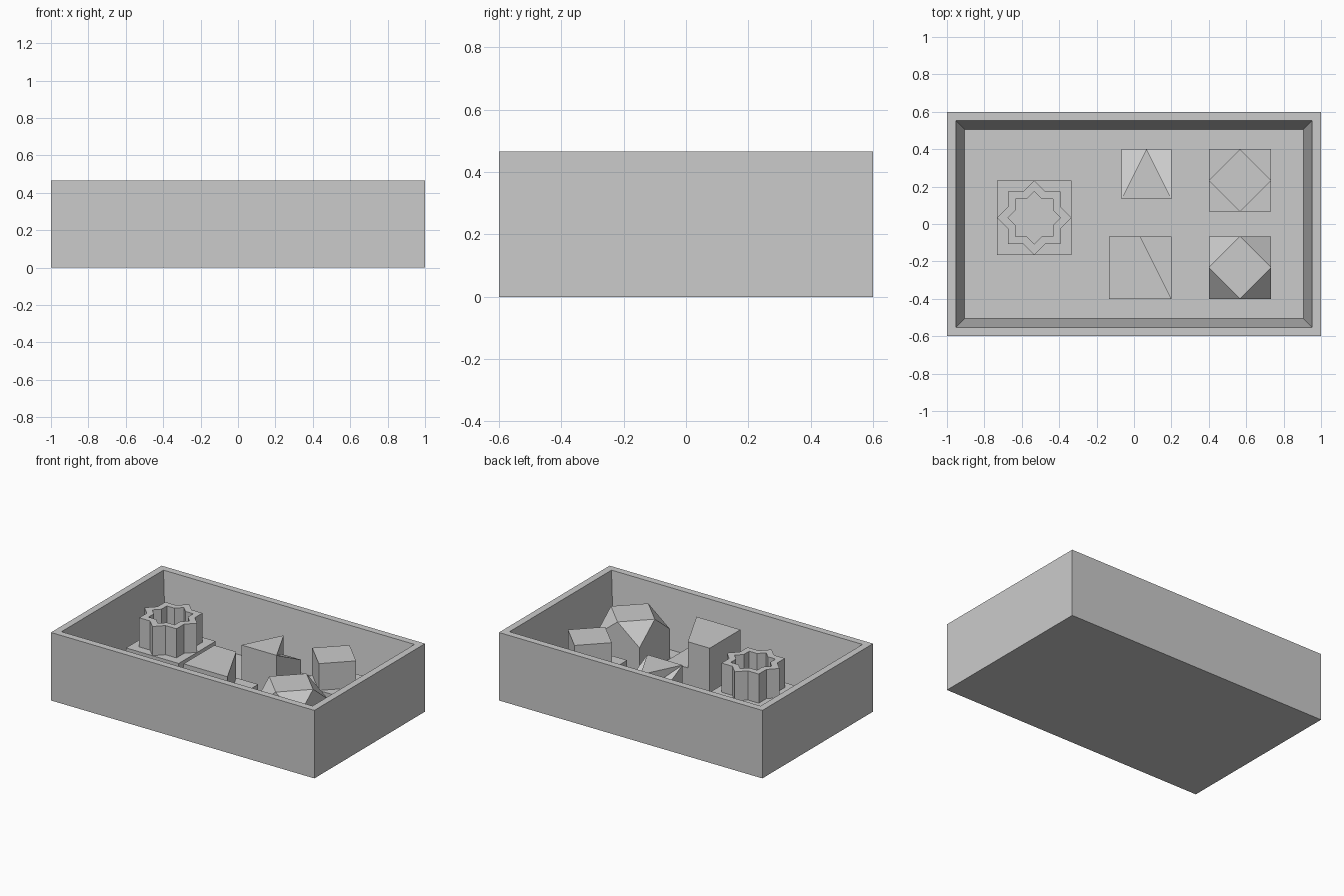
import bpy, bmesh, math

if "Cube" in bpy.data.objects:
    bpy.data.objects.remove(bpy.data.objects["Cube"], do_unlink=True)

U = 1 / 15          # module used for wall thickness and layout
FLOOR = U

grey = bpy.data.materials.new("plain_grey")
grey.use_nodes = True
grey.diffuse_color = (0.6, 0.6, 0.6, 1)
grey.node_tree.nodes["Principled BSDF"].inputs["Base Color"].default_value = (0.6, 0.6, 0.6, 1)


def finish(name, bm):
    bmesh.ops.recalc_face_normals(bm, faces=bm.faces)
    mesh = bpy.data.meshes.new(name)
    bm.to_mesh(mesh)
    bm.free()
    mesh.materials.append(grey)
    obj = bpy.data.objects.new(name, mesh)
    bpy.context.collection.objects.link(obj)
    return obj


def prism(name, outline, z0, z1):
    """Upright solid with a flat outline."""
    bm = bmesh.new()
    face = bm.faces.new([bm.verts.new((x, y, z0)) for x, y in outline])
    top = bmesh.ops.extrude_face_region(bm, geom=[face])["geom"]
    for v in top:
        if isinstance(v, bmesh.types.BMVert):
            v.co.z = z1
    return finish(name, bm)


def hull(name, points):
    """Convex faceted solid around a few points."""
    bm = bmesh.new()
    for p in points:
        bm.verts.new(p)
    bmesh.ops.convex_hull(bm, input=bm.verts)
    bmesh.ops.dissolve_limit(bm, angle_limit=0.01, verts=bm.verts, edges=bm.edges)
    return finish(name, bm)


def square(cx, cy, h):
    return [(cx - h, cy - h), (cx + h, cy - h), (cx + h, cy + h), (cx - h, cy + h)]


def diamond(cx, cy, h):
    return [(cx - h, cy), (cx, cy - h), (cx + h, cy), (cx, cy + h)]


def at(outline, z):
    return [(x, y, z) for x, y in outline]


def star(cx, cy, radius):
    """Eight-pointed star made from two crossed squares."""
    notch = radius * math.cos(math.pi / 4) / math.cos(math.pi / 8)
    return [(cx + r * math.cos(i * math.pi / 8), cy + r * math.sin(i * math.pi / 8))
            for i in range(16) for r in [notch if i % 2 else radius]]


# Open tray with sloping inner walls
bm = bmesh.new()
bmesh.ops.create_cube(bm, size=1)
for v in bm.verts:
    v.co = (v.co.x * 2, v.co.y * 1.2, (v.co.z + 0.5) * 7 * U)
top = max(bm.faces, key=lambda f: f.calc_center_median().z)
bmesh.ops.inset_region(bm, faces=[top], thickness=U)
bmesh.ops.inset_region(bm, faces=[top], thickness=U)
for v in top.verts:
    v.co.z = FLOOR
finish("tray", bm)

# Star-shaped ring on a square plinth
sx, sy = -8 * U, U / 2
prism("star_plinth", square(sx, sy, 3 * U), FLOOR, 4 * U)
bm = bmesh.new()
loops = [[bm.verts.new((x, y, z)) for x, y in star(sx, sy, r)]
         for r, z in ((0.2, 4 * U), (0.2, 7 * U), (0.1414, 7 * U), (0.1414, 4 * U))]
for a, b in zip(loops, loops[1:]):
    for i in range(16):
        j = (i + 1) % 16
        bm.faces.new((a[i], a[j], b[j], b[i]))
finish("star_ring", bm)

# Diamond block on a square plinth
cx, cy, h = 8.5 * U, 3.5 * U, 2.5 * U
prism("diamond_plinth", square(cx, cy, h), FLOOR, 0.233)
prism("diamond_block", diamond(cx, cy, h), 0.233, 0.417)

# Square block with four bevelled corners
base = square(cx, -cy, h)
hull("faceted_block", at(base, FLOOR) + at(base, 4 * U) + at(diamond(cx, -cy, h), 0.4))

# Slant-sided block on a square plinth
base = square(U / 2, -cy, h)
(x0, y0), (x1, y1) = base[0], base[2]
prism("slanted_plinth", base, FLOOR, 0.228)
prism("slanted_block", [(x0, y0), (x1, y0), (0.033, y1), (x0, y1)], 0.228, 0.407)

# Ramp falling to the back, with a triangular flat-topped wedge on it
high, low = 0.35, 0.218
base = square(U, 4 * U, 2 * U)
front, back = base[:2], base[2:]
hull("ramp", at(base, FLOOR) + at(front, high) + at(back, low))
tip = (U, 6 * U)
hull("triangle_wedge", at(front + [tip], high) + at([tip], low))
